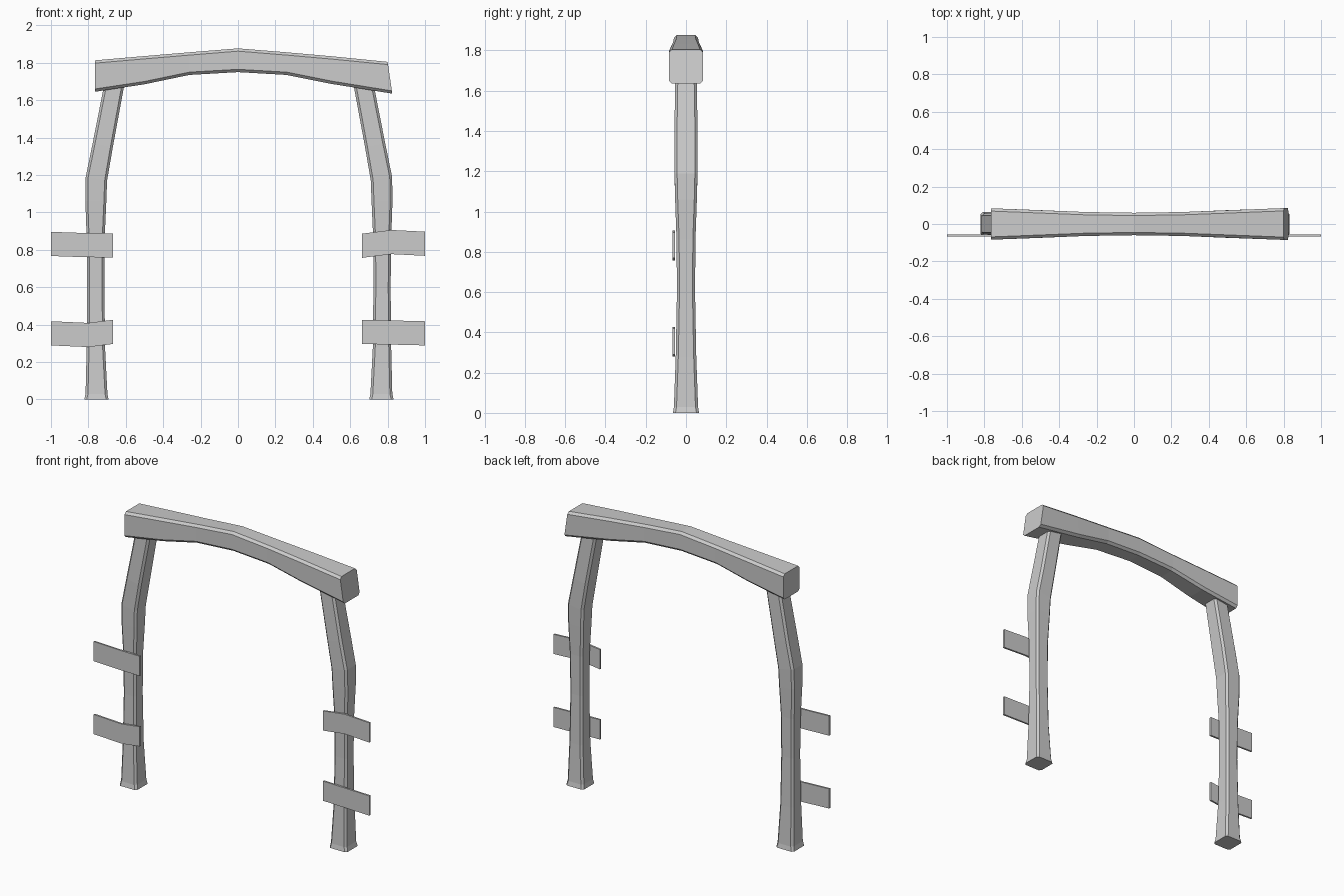
import bpy, bmesh
from mathutils import Vector

if "Cube" in bpy.data.objects:
    bpy.data.objects.remove(bpy.data.objects["Cube"])


def loft(name, sections, chamfer=0.0):
    """Skin box sections: (xa, za, xb, zb, y_min, y_max), each a slice from a to b."""
    bm = bmesh.new()
    rings = []
    for xa, za, xb, zb, y0, y1 in sections:
        a, b = Vector((xa, 0, za)), Vector((xb, 0, zb))
        length = (b - a).length
        d = (b - a) / length
        c = chamfer
        if c:
            pts = [(c, y0), (length - c, y0), (length, y0 + c), (length, y1 - c),
                   (length - c, y1), (c, y1), (0, y1 - c), (0, y0 + c)]
        else:
            pts = [(0, y0), (length, y0), (length, y1), (0, y1)]
        rings.append([bm.verts.new(a + d * t + Vector((0, y, 0))) for t, y in pts])
    n = len(rings[0])
    for r, s in zip(rings, rings[1:]):
        for i in range(n):
            j = (i + 1) % n
            bm.faces.new((r[i], r[j], s[j], s[i]))
    bm.faces.new(rings[0])
    bm.faces.new(rings[-1])
    bmesh.ops.recalc_face_normals(bm, faces=bm.faces[:])
    me = bpy.data.meshes.new(name)
    bm.to_mesh(me)
    bm.free()
    ob = bpy.data.objects.new(name, me)
    bpy.context.collection.objects.link(ob)
    return ob


# Posts: inner x, inner z, outer x, outer z, half depth (mirrored left/right)
post = [(0.697, 0.0, 0.827, 0.0, 0.065),
        (0.703, 0.03, 0.820, 0.03, 0.060),
        (0.716, 0.28, 0.814, 0.28, 0.051),
        (0.719, 0.60, 0.811, 0.60, 0.045),
        (0.718, 0.86, 0.814, 0.86, 0.047),
        (0.709, 1.06, 0.821, 1.06, 0.054),
        (0.705, 1.17, 0.819, 1.19, 0.057),
        (0.674, 1.35, 0.782, 1.37, 0.058),
        (0.615, 1.67, 0.719, 1.69, 0.053)]
for side, s, shift in (("left", -1, 0.005), ("right", 1, 0.005)):
    loft(side + "_post", [(s * xa + shift, za, s * xb + shift, zb, -h, h)
                          for xa, za, xb, zb, h in post], 0.013)

# Arched beam: bottom x, z, top x, z, half depth
beam = [(-0.765, 1.645, -0.765, 1.813, 0.084),
        (-0.50, 1.685, -0.51, 1.835, 0.074),
        (-0.26, 1.735, -0.26, 1.856, 0.064),
        (0.0, 1.750, 0.0, 1.877, 0.060),
        (0.26, 1.735, 0.26, 1.856, 0.064),
        (0.50, 1.687, 0.52, 1.833, 0.074),
        (0.825, 1.635, 0.800, 1.805, 0.085)]
loft("arched_beam", [(*p[:4], -p[4], p[4]) for p in beam], 0.015)

# Fence planks: x and bottom z at three stations, height 0.13
planks = {
    "left_upper_plank": [(-1, 0.767), (-0.83, 0.761), (-0.667, 0.759)],
    "left_lower_plank": [(-1, 0.289), (-0.80, 0.280), (-0.667, 0.297)],
    "right_upper_plank": [(0.663, 0.757), (0.82, 0.777), (1, 0.768)],
    "right_lower_plank": [(0.663, 0.297), (0.83, 0.293), (1, 0.289)],
}
for name, stations in planks.items():
    loft(name, [(x, z, x, z + 0.129, -0.067, -0.055) for x, z in stations])
